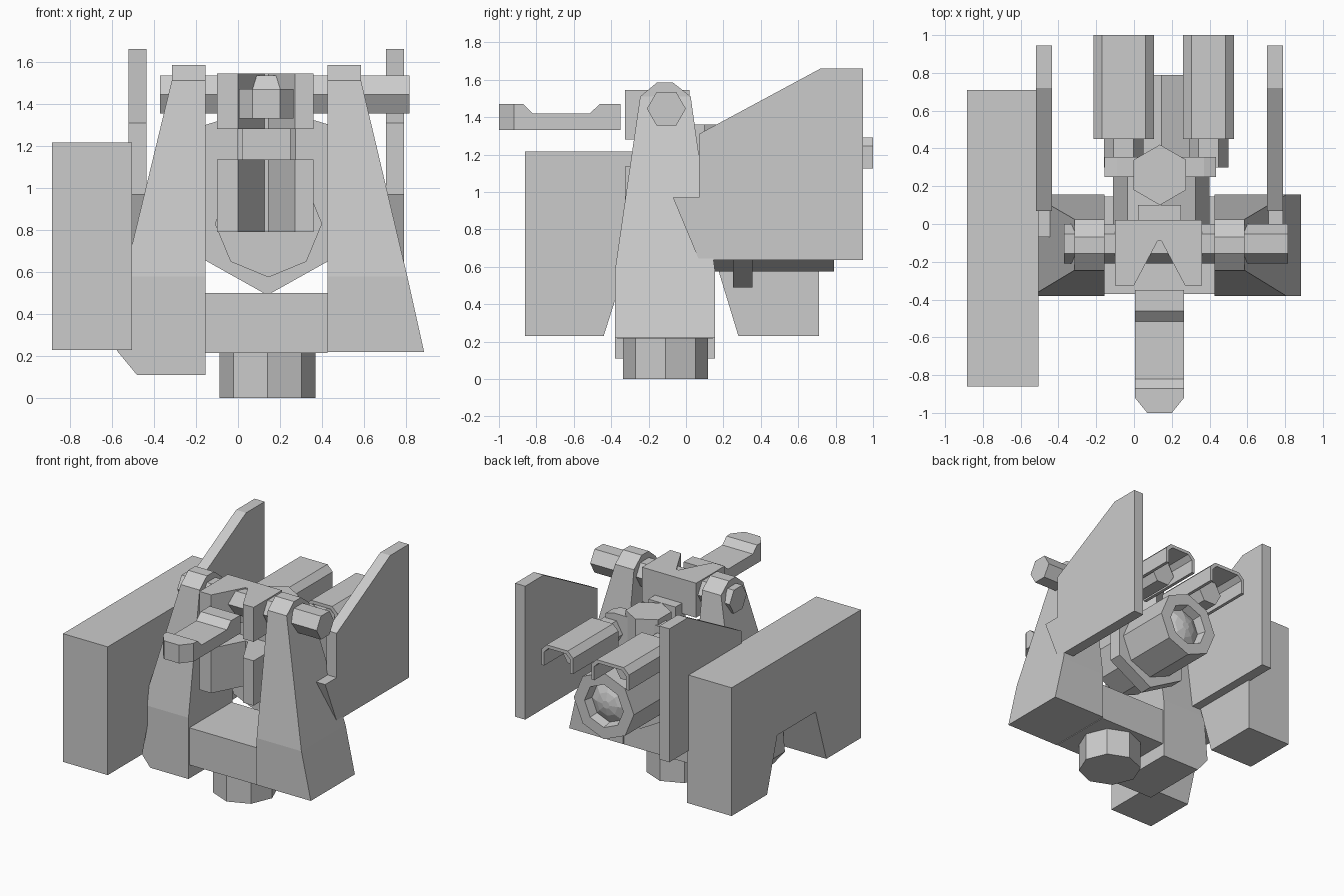
import bpy, bmesh, math
from mathutils import Vector

cube = bpy.data.objects.get("Cube")
if cube:
    bpy.data.objects.remove(cube, do_unlink=True)

grey = bpy.data.materials.new("plain_grey")
grey.use_nodes = True
colour = (0.6, 0.6, 0.6, 1)
grey.diffuse_color = colour
grey.node_tree.nodes["Principled BSDF"].inputs["Base Color"].default_value = colour

CX = 0.14  # centre line of the turret


def loft(name, rings):
    """Join rings of points with flat sides and cap both ends."""
    bm = bmesh.new()
    loops = [[bm.verts.new(p) for p in ring] for ring in rings]
    for a, b in zip(loops, loops[1:]):
        for i in range(len(a)):
            j = (i + 1) % len(a)
            bm.faces.new((a[i], a[j], b[j], b[i]))
    bm.faces.new(loops[0][::-1])
    bm.faces.new(loops[-1])
    bmesh.ops.recalc_face_normals(bm, faces=bm.faces)
    mesh = bpy.data.meshes.new(name)
    bm.to_mesh(mesh)
    bm.free()
    mesh.materials.append(grey)
    obj = bpy.data.objects.new(name, mesh)
    bpy.context.collection.objects.link(obj)
    return obj


def prism(name, axis, outline, start, end):
    """Extrude an outline along an axis; the outline uses the other two axes."""
    def place(p, t):
        co = list(p)
        co.insert("xyz".index(axis), t)
        return Vector(co)
    return loft(name, [[place(p, t) for p in outline] for t in (start, end)])


def box(name, x, y, z):
    return prism(name, "z", [(x[0], y[0]), (x[1], y[0]), (x[1], y[1]), (x[0], y[1])], *z)


def polygon(sides, radius, u, v, turn=0):
    return [(u + radius * math.cos(turn + math.tau * i / sides),
             v + radius * math.sin(turn + math.tau * i / sides)) for i in range(sides)]


# Base and yoke
prism("base_pivot", "z", polygon(8, 0.228, CX, -0.11), 0, 0.24)
box("yoke_crossbar", (-0.155, 0.425), (-0.37, 0.145), (0.215, 0.5))


def arm(name, inner, levels):
    loft(name, [[(inner, y0, z), (outer, y0, z), (outer, y1, z), (inner, y1, z)]
                for z, y0, y1, outer in levels])


arm("left_arm", 0.425, [(0.22, -0.38, 0.155, 0.885), (0.58, -0.38, 0.155, 0.805),
                        (1.51, -0.245, 0.025, 0.585), (1.585, -0.155, -0.07, 0.585)])
arm("right_arm", -0.155, [(0.11, -0.38, 0.155, -0.48), (0.225, -0.38, 0.155, -0.575),
                          (0.58, -0.38, 0.155, -0.54), (1.51, -0.245, 0.025, -0.315),
                          (1.585, -0.155, -0.07, -0.315)])
prism("axle", "x", polygon(6, 0.104, -0.105, 1.445), -0.37, 0.815)

# Side armour block with a notch in its underside
prism("side_block", "x", [(-0.86, 0.23), (-0.44, 0.23), (-0.31, 0.64), (0.155, 0.64),
                          (0.28, 0.23), (0.71, 0.23), (0.71, 1.215), (-0.86, 1.215)],
      -0.885, -0.505)

# Rear fins
fin = [(0.07, 0.635), (0.945, 0.635), (0.945, 1.66), (0.72, 1.66),
       (0.07, 1.31), (0.07, 0.97), (-0.07, 0.97)]
prism("left_fin", "x", fin, 0.705, 0.79)
prism("right_fin", "x", fin, -0.52, -0.435)

# Front blocks with a vertical V groove
groove = [(-0.1, -0.325), (0, -0.325), (0.125, -0.09), (0.145, -0.09),
          (0.27, -0.325), (0.36, -0.325), (0.36, 0.02), (-0.1, 0.02)]
prism("upper_front_block", "z", groove, 1.28, 1.545)
prism("lower_front_block", "z", groove, 0.79, 1.135)
box("spine", (0.02, 0.25), (-0.02, 0.1), (0.85, 1.36))

# Forward arm: side profile with chamfered nose
box("nose_arm_middle", (0.005, 0.265), (-0.84, -0.5), (1.33, 1.42))
prism("nose_arm_rear", "x", [(-0.515, 1.33), (-0.35, 1.33), (-0.35, 1.47),
                             (-0.46, 1.47), (-0.515, 1.42)], 0.005, 0.265)
prism("nose_arm_front", "x", [(-0.92, 1.33), (-0.82, 1.33), (-0.82, 1.42),
                              (-0.87, 1.47), (-0.92, 1.47)], 0.005, 0.265)
prism("nose_tip", "z", [(0.005, -0.92), (0.07, -1), (0.2, -1), (0.265, -0.92)], 1.33, 1.47)

# Rear engine barrel with a recessed domed end
loft("engine_barrel", [[(x, y, z) for x, z in polygon(8, r, 0.145, 0.83)]
                       for r, y in [(0.255, 0.0), (0.255, 0.79), (0.165, 0.79),
                                    (0.15, 0.72), (0.09, 0.75), (0.03, 0.765)]])
prism("barrel_flange", "y", [(-0.155, 0.655), (CX, 0.49), (0.435, 0.655), (0.435, 1.3),
                             (0.37, 1.32), (-0.09, 1.32), (-0.155, 1.3)], 0.25, 0.355)
prism("top_hatch", "z", polygon(6, 0.16, 0.137, 0.26, math.pi / 2), 1.0, 1.36)

# Open channels over inner tubes
for side, x0, x1 in (("left", 0.26, 0.53), ("right", -0.215, 0.105)):
    def arch(a, b, top, cut):
        return [(a, 1.125), (a, top - cut), (a + cut, top),
                (b - cut, top), (b, top - cut), (b, 1.125)]
    prism(side + "_channel", "y",
          arch(x0, x1, 1.29, 0.045) + arch(x0 + 0.025, x1 - 0.025, 1.265, 0.035)[::-1],
          0.45, 1.0)
    mid = (x0 + x1) / 2
    prism(side + "_inner_tube", "y", polygon(6, 0.105, mid, 1.175), 0.3, 0.8)
